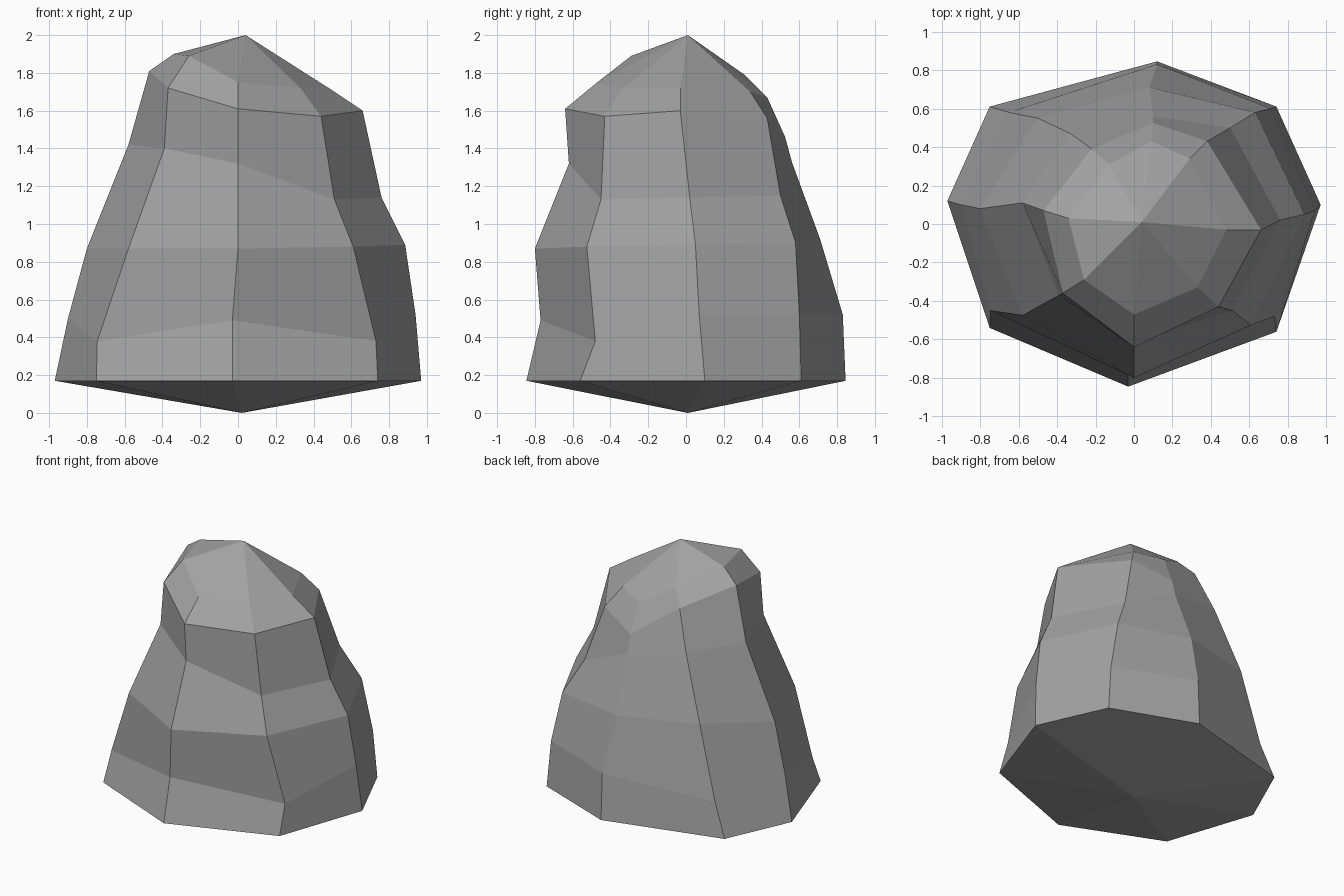
import bpy
import bmesh

default_cube = bpy.data.objects.get("Cube")
if default_cube:
    bpy.data.objects.remove(default_cube, do_unlink=True)


def make_material(name, colour):
    material = bpy.data.materials.new(name)
    material.use_nodes = True
    material.diffuse_color = colour
    shader = next(n for n in material.node_tree.nodes if n.type == "BSDF_PRINCIPLED")
    shader.inputs["Base Color"].default_value = colour
    shader.inputs["Roughness"].default_value = 0.9
    return material


# Widest outline of the boulder, counter-clockwise from its -x side
BASE_HEIGHT = 0.17
base_outline = [(-.97, .12), (-.75, -.54), (-.03, -.845), (.74, -.56),
                (.97, .10), (.74, .61), (.12, .845), (-.75, .61)]

# Ridges that climb from each base corner to the crown
side_minus_x = [(-.90, .10, .50), (-.80, .08, .87), (-.58, .11, 1.42),
                (-.47, .07, 1.81), (-.34, .03, 1.90)]
front_minus_x = [(-.745, -.45, .38), (-.58, -.475, .87), (-.39, -.37, 1.40),
                 (-.37, -.36, 1.72), (-.26, -.29, 1.89)]
front = [(-.03, -.77, .49), (0, -.80, .87), (0, -.62, 1.32),
         (0, -.64, 1.61), (0, -.47, 1.75)]
front_plus_x = [(.73, -.48, .38), (.61, -.525, .88), (.51, -.45, 1.13),
                (.44, -.43, 1.57), (.33, -.33, 1.72)]
side_plus_x = [(.94, .07, .52), (.885, .05, .89), (.76, .02, 1.14),
               (.66, -.03, 1.60), (.48, -.03, 1.72)]
back_plus_x = [(.71, .60, .52), (.63, .58, .90), (.50, .50, 1.15),
               (.38, .43, 1.56), (.29, .34, 1.70)]
back = [(.12, .83, .52), (.08, .71, .92), (.10, .56, 1.33),
        (.10, .525, 1.46), (.09, .43, 1.67)]
back_minus_x = [(-.65, .58, .41), (-.50, .55, .95), (-.33, .47, 1.41),
                (-.22, .39, 1.69), (-.13, .31, 1.79)]
ridges = [side_minus_x, front_minus_x, front, front_plus_x,
          side_plus_x, back_plus_x, back, back_minus_x]

# Skin neighbouring ridges, then close the crown and underside with fans
bm = bmesh.new()
columns = [[bm.verts.new(point) for point in [(x, y, BASE_HEIGHT)] + ridge]
           for (x, y), ridge in zip(base_outline, ridges)]
crown = bm.verts.new((.04, .01, 2))
underside = bm.verts.new((.02, .01, 0))

for index, right in enumerate(columns):
    left = columns[index - 1]
    for level in range(len(right) - 1):
        bm.faces.new((left[level], right[level], right[level + 1], left[level + 1]))
    bm.faces.new((left[-1], right[-1], crown))
    bm.faces.new((right[0], left[0], underside))

bmesh.ops.recalc_face_normals(bm, faces=bm.faces[:])
mesh = bpy.data.meshes.new("boulder")
bm.to_mesh(mesh)
bm.free()

# Flat-shaded stone body
boulder = bpy.data.objects.new("boulder", mesh)
mesh.materials.append(make_material("stone grey", (.36, .36, .36, 1)))
bpy.context.collection.objects.link(boulder)
